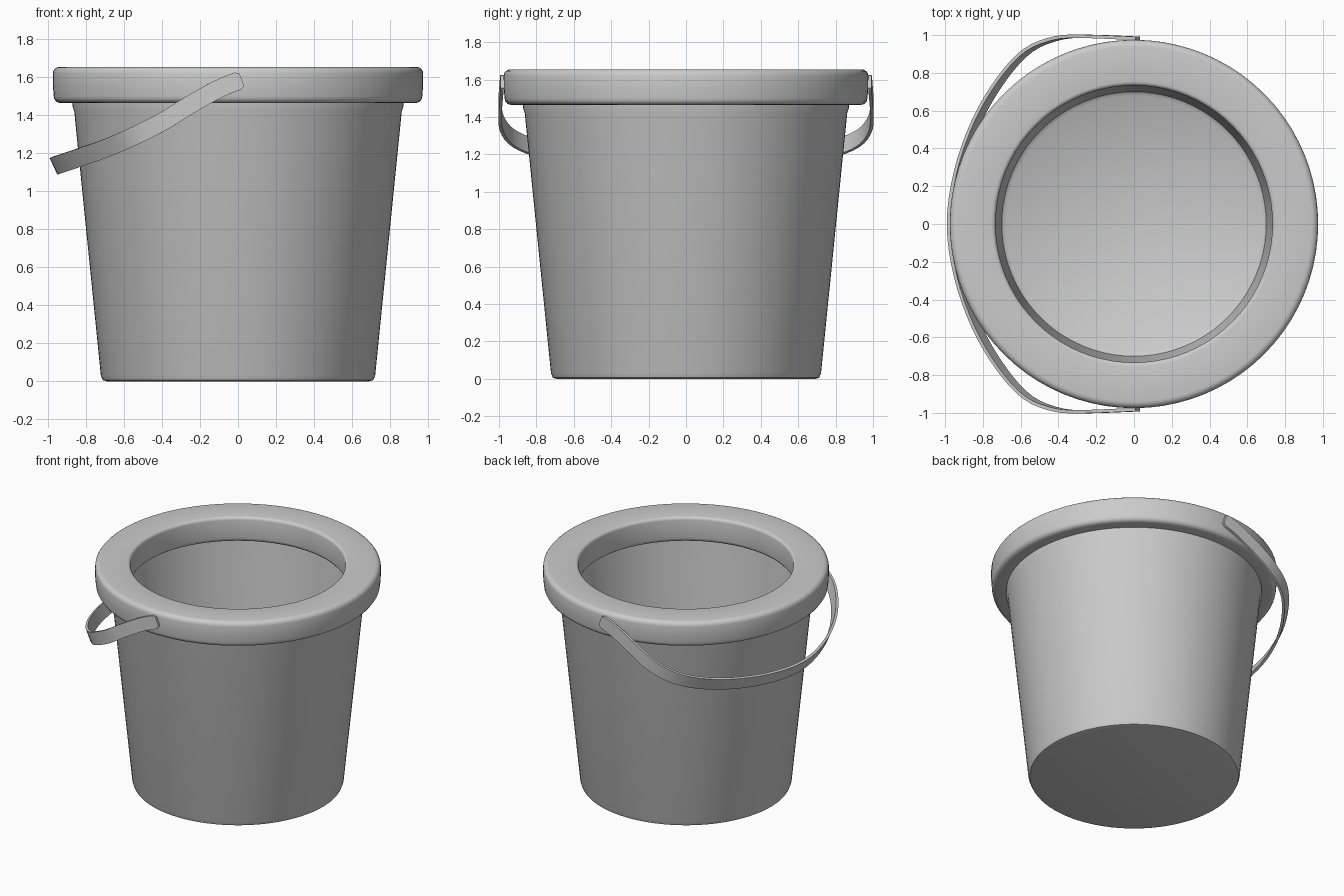
import bpy, bmesh, math
from mathutils import Vector
from mathutils.geometry import interpolate_bezier

if "Cube" in bpy.data.objects:
    bpy.data.objects.remove(bpy.data.objects["Cube"])


def finish(name, bm, angle=40):
    bmesh.ops.recalc_face_normals(bm, faces=bm.faces)
    me = bpy.data.meshes.new(name)
    bm.to_mesh(me)
    bm.free()
    ob = bpy.data.objects.new(name, me)
    bpy.context.collection.objects.link(ob)
    bpy.ops.object.select_all(action='DESELECT')
    ob.select_set(True)
    bpy.context.view_layer.objects.active = ob
    bpy.ops.object.shade_smooth_by_angle(angle=math.radians(angle))
    return ob


def lathe(name, profile, closed=False, steps=80):
    bm = bmesh.new()
    vs = [bm.verts.new((r, 0, z)) for r, z in profile]
    pairs = list(zip(vs, vs[1:] + vs[:1])) if closed else list(zip(vs, vs[1:]))
    edges = [bm.edges.new(p) for p in pairs]
    bmesh.ops.spin(bm, geom=vs + edges, cent=(0, 0, 0), axis=(0, 0, 1),
                   angle=math.tau, steps=steps)
    bmesh.ops.remove_doubles(bm, verts=bm.verts, dist=1e-4)
    return finish(name, bm)


# Tapered thin-walled body with a floor
lathe("bucket_body", [(0, 0), (0.69, 0.0), (0.712, 0.006), (0.722, 0.03),
                      (0.862, 1.42), (0.872, 1.45), (0.872, 1.50),
                      (0.84, 1.50), (0.835, 1.42), (0.70, 0.05),
                      (0.68, 0.035), (0, 0.035)])


# Thick rounded rim, corners given as centre, radius and start angle
def corner(r, z, rad, start):
    return [(r + rad * math.cos(math.radians(start + a)),
             z + rad * math.sin(math.radians(start + a)))
            for a in (0, 22.5, 45, 67.5, 90)]


rim = (corner(0.935, 1.50, 0.035, -90) + [(0.975, 1.56)]
       + corner(0.94, 1.62, 0.035, 0)
       + corner(0.755, 1.63, 0.022, 90) + corner(0.765, 1.495, 0.032, 180))
lathe("rim", rim, closed=True)

# Handle: half path mirrored across y, swept as a flat strip
half = [(0.02, -0.983, 1.588), (-0.10, -0.988, 1.54), (-0.25, -0.993, 1.457),
        (-0.40, -0.985, 1.365), (-0.56, -0.92, 1.285), (-0.70, -0.77, 1.225),
        (-0.83, -0.55, 1.18), (-0.925, -0.28, 1.148), (-0.963, 0, 1.135)]
pts = [Vector(p) for p in half]
pts += [Vector((p.x, -p.y, p.z)) for p in reversed(pts[:-1])]
n = len(pts)
tan = [(pts[min(i + 1, n - 1)] - pts[max(i - 1, 0)]) / 6 for i in range(n)]
path = [pts[0]]
for i in range(n - 1):
    path += interpolate_bezier(pts[i], pts[i] + tan[i], pts[i + 1] - tan[i + 1],
                               pts[i + 1], 5)[1:]
bm = bmesh.new()
rings = []
last = len(path) - 1
for i, p in enumerate(path):
    t = (path[min(i + 1, last)] - path[max(i - 1, 0)]).normalized()
    w = Vector((-0.42, 0, 0.91))
    w = (w - t * w.dot(t)).normalized()
    out = t.cross(w).normalized()
    hw = 0.035 if i in (0, last) else 0.048
    rings.append([bm.verts.new(p + w * a * hw + out * b * 0.009)
                  for a, b in ((-1, -1), (1, -1), (1, 1), (-1, 1))])
for a, b in zip(rings, rings[1:]):
    for k in range(4):
        bm.faces.new((a[k], a[(k + 1) % 4], b[(k + 1) % 4], b[k]))
bm.faces.new(rings[0])
bm.faces.new(rings[-1])
finish("handle", bm)
